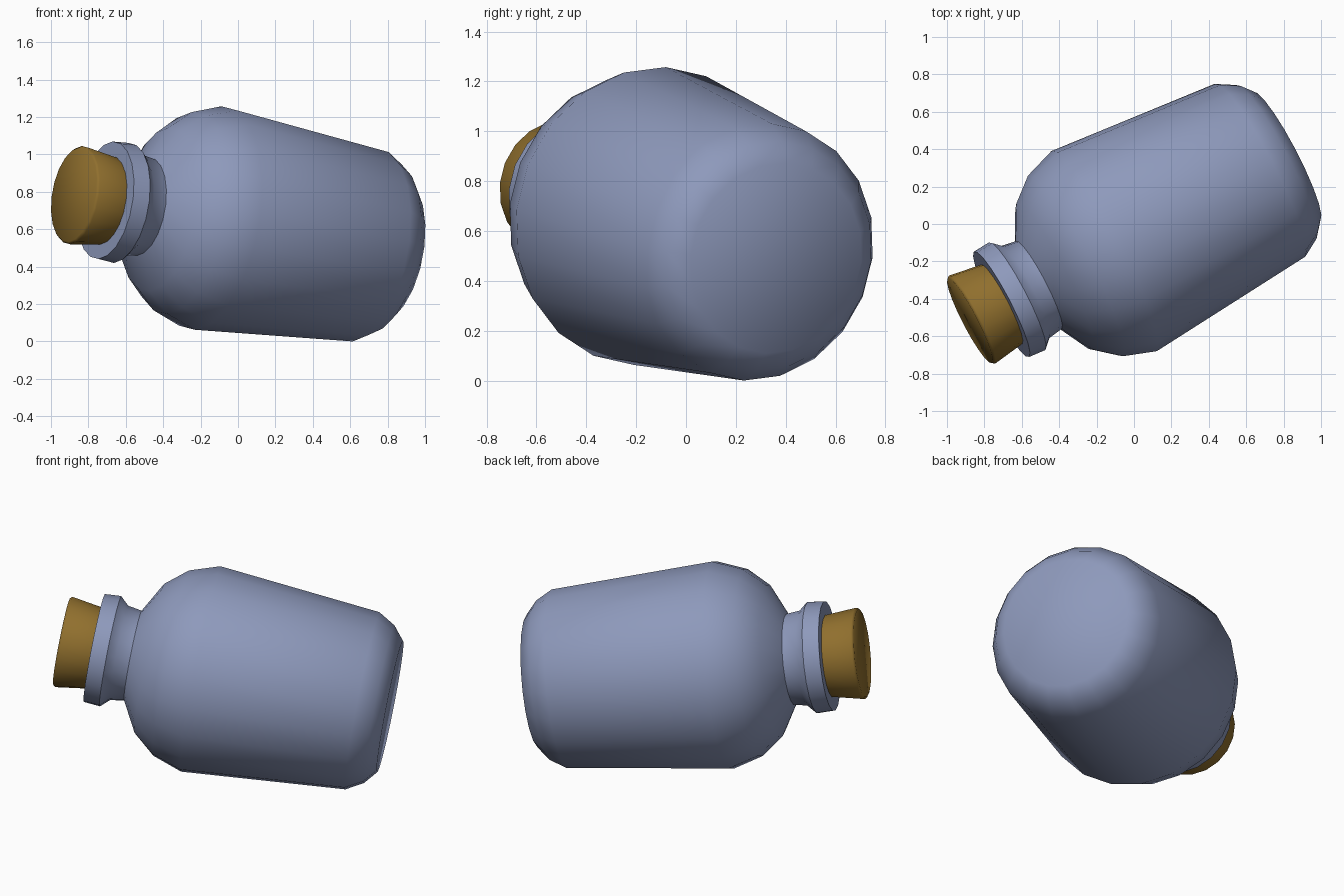
import bpy, bmesh, math
from mathutils import Matrix, Vector

if "Cube" in bpy.data.objects:
    bpy.data.objects.remove(bpy.data.objects["Cube"])

SIDES = 20
PHASE = math.radians(-2.3)

# The jar lies tilted: local z runs from the stopper to the base
axis = Vector((0.877, 0.455, -0.152)).normalized()
side = Vector((-axis.y, axis.x, 0)).normalized()
up = axis.cross(side)
place = Matrix((side, up, axis)).transposed().to_4x4()
place.translation = Vector((-0.16, -0.145, 0.66))


def material(name, colour):
    m = bpy.data.materials.new(name)
    m.diffuse_color = (*colour, 1)
    m.use_nodes = True
    m.node_tree.nodes["Principled BSDF"].inputs["Base Color"].default_value = m.diffuse_color
    return m


def lathe(name, profile, mat, angle):
    """Closed solid of revolution from (radius, height) points, stopper end first."""
    bm = bmesh.new()
    rings = []
    for r, t in profile:
        rings.append([bm.verts.new((r * math.cos(PHASE + math.tau * i / SIDES),
                                    r * math.sin(PHASE + math.tau * i / SIDES), t))
                      for i in range(SIDES)])
    for a, b in zip(rings, rings[1:]):
        for i in range(SIDES):
            j = (i + 1) % SIDES
            bm.faces.new((a[i], a[j], b[j], b[i]))
    bm.faces.new(rings[0][::-1])
    bm.faces.new(rings[-1])
    bmesh.ops.recalc_face_normals(bm, faces=bm.faces)
    mesh = bpy.data.meshes.new(name)
    bm.to_mesh(mesh)
    bm.free()
    mesh.materials.append(mat)
    obj = bpy.data.objects.new(name, mesh)
    bpy.context.collection.objects.link(obj)
    obj.matrix_world = place
    bpy.ops.object.select_all(action='DESELECT')
    obj.select_set(True)
    bpy.context.view_layer.objects.active = obj
    bpy.ops.object.shade_smooth_by_angle(angle=math.radians(angle))
    return obj


glass = material("blue_grey_glass", (0.27, 0.32, 0.50))
cork = material("brown_cork", (0.28, 0.16, 0.027))

# Jar: lip, groove, neck, rounded shoulder, tapered body, rounded base
lathe("jar", [(0.318, -0.625), (0.325, -0.53), (0.278, -0.48), (0.262, -0.38),
              (0.262, -0.40), (0.442, -0.30), (0.546, -0.174), (0.605, 0.0),
              (0.522, 0.95), (0.465, 1.048), (0.387, 1.113)], glass, 43)

# Stopper: flares outward from the mouth, with a softened end
lathe("stopper", [(0.255, -0.818), (0.266, -0.805), (0.235, -0.60)], cork, 60)
